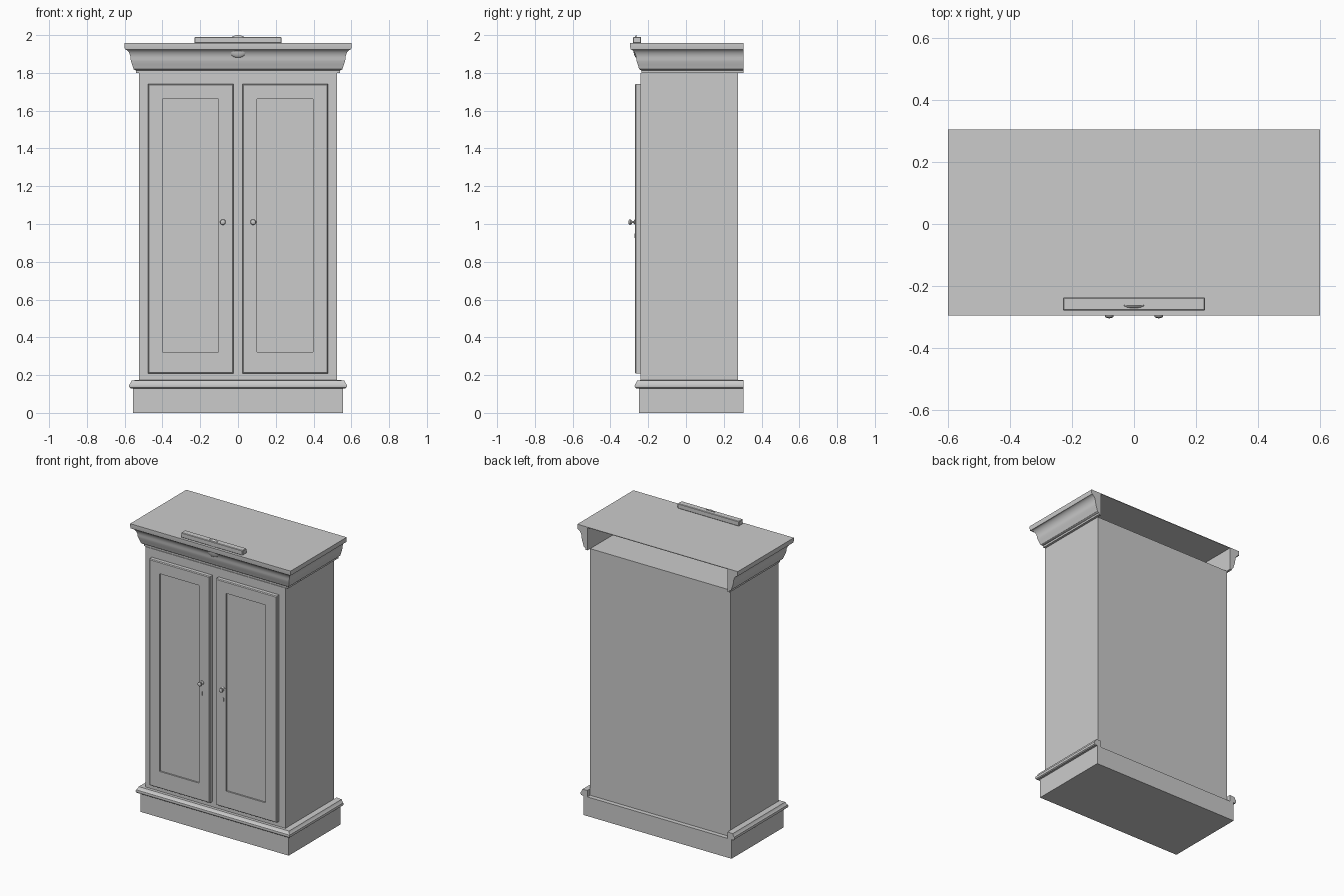
import bpy, bmesh, math
from mathutils import Matrix, Vector

if "Cube" in bpy.data.objects:
    bpy.data.objects.remove(bpy.data.objects["Cube"])

BX, BF, BB = 0.525, -0.22, 0.305   # carcass half width, carcass front, back of mouldings


def finish(name, bm, smooth=None):
    bmesh.ops.recalc_face_normals(bm, faces=bm.faces)
    me = bpy.data.meshes.new(name)
    bm.to_mesh(me)
    bm.free()
    ob = bpy.data.objects.new(name, me)
    bpy.context.collection.objects.link(ob)
    if smooth:
        bpy.ops.object.select_all(action='DESELECT')
        ob.select_set(True)
        bpy.context.view_layer.objects.active = ob
        bpy.ops.object.shade_smooth_by_angle(angle=math.radians(smooth))
    return ob


def box(name, x0, x1, y0, y1, z0, z1, bevel=0):
    bm = bmesh.new()
    m = Matrix.Translation(((x0 + x1) / 2, (y0 + y1) / 2, (z0 + z1) / 2)) @ \
        Matrix.Diagonal((x1 - x0, y1 - y0, z1 - z0, 1))
    bmesh.ops.create_cube(bm, size=1, matrix=m)
    ob = finish(name, bm)
    if bevel:
        mod = ob.modifiers.new("bevel", 'BEVEL')
        mod.width, mod.segments = bevel, 1
    return ob


def moulding(name, profile):
    """Mitred sweep of an (outset, z) profile round left side, front and right side."""
    bm = bmesh.new()
    rings = []
    for sx, front in ((-1, False), (-1, True), (1, True), (1, False)):
        rings.append([bm.verts.new((sx * (BX + o), BF - o if front else BB, z))
                      for o, z in profile])
    n = len(profile)
    for a, b in zip(rings, rings[1:]):
        for i in range(n):
            j = (i + 1) % n
            bm.faces.new((a[i], a[j], b[j], b[i]))
    bm.faces.new(rings[0])
    bm.faces.new(rings[-1])
    return finish(name, bm, 28)


def lathe(name, x, y, z, profile, n=20):
    """Turned part along -y from (radius, distance) points."""
    bm = bmesh.new()
    vs = [bm.verts.new((x + r, y - d, z)) for r, d in profile]
    es = [bm.edges.new(p) for p in zip(vs, vs[1:])]
    bmesh.ops.spin(bm, geom=vs + es, cent=(x, y, z), axis=(0, 1, 0),
                   angle=2 * math.pi, steps=n)
    bmesh.ops.remove_doubles(bm, verts=bm.verts, dist=1e-5)
    return finish(name, bm, 40)


def door(name, x0, x1, z0, z1):
    """Slab with chamfered rim and a sunken flat panel."""
    bm = bmesh.new()
    px0, px1, pz0, pz1 = x0 + 0.077, x1 - 0.08, z0 + 0.115, z1 - 0.08
    rects = [(x0, x1, z0, z1, -0.24), (x0, x1, z0, z1, -0.265),
             (x0 + .005, x1 - .005, z0 + .005, z1 - .005, -0.27),
             (px0, px1, pz0, pz1, -0.27), (px0, px1, pz0, pz1, -0.26)]
    rings = [[bm.verts.new(p) for p in ((a, y, c), (b, y, c), (b, y, d), (a, y, d))]
             for a, b, c, d, y in rects]
    for a, b in zip(rings, rings[1:]):
        for i in range(4):
            j = (i + 1) % 4
            bm.faces.new((a[i], a[j], b[j], b[i]))
    bm.faces.new(rings[0])
    bm.faces.new(rings[-1])
    return finish(name, bm)


# plinth and its moulding
box("plinth", -0.555, 0.555, -0.25, BB, 0, 0.13)
moulding("plinth_moulding", [(0, .13), (.044, .13), (.05, .135), (.052, .143), (.05, .152),
                             (.045, .156), (.038, .172), (0, .174)])

# carcass and front frame
box("carcass", -BX, BX, BF, 0.275, 0.13, 1.80)
box("face_frame", -BX, BX, -0.24, BF, 0.13, 1.80)

# cornice: fillet, ovolo, large cove, top fascia
cove = [(.078 - .034 * math.sin(t) ** 1.0 - .001, 1.925 - .055 * (1 - math.cos(t)))
        for t in [i * math.pi / 16 for i in range(1, 9)]]
moulding("cornice", [(0, 1.80), (.016, 1.80), (.016, 1.813), (.022, 1.815), (.028, 1.82),
                     (.031, 1.83), (.036, 1.845), (.041, 1.86)] + cove[::-1] +
         [(.074, 1.925), (.076, 1.94), (.076, 1.953), (0, 1.953)])
box("top_board", -0.601, 0.601, -0.296, BB, 1.953, 1.957)

# crest rail with round boss
box("crest_rail", -0.23, 0.23, -0.28, -0.237, 1.957, 1.99, 0.003)
lathe("crest_boss", 0, -0.262, 1.94,
      [(0, 0)] + [(.06 * math.cos(t), .018 * math.sin(t))
                  for t in [i * math.pi / 16 for i in range(9)]], 32)

# doors, knobs and keyhole plates
for side, s in (("left", -1), ("right", 1)):
    xs = sorted((s * 0.023, s * 0.477))
    door(side + "_door", xs[0], xs[1], 0.208, 1.742)
    lathe(side + "_knob", s * 0.08, -0.27, 1.01,
          [(0, 0), (.013, 0), (.013, .003), (.006, .007), (.006, .015), (.012, .019),
           (.015, .025), (.013, .031), (.007, .034), (0, .035)])
    box(side + "_keyhole_plate", s * 0.08 - .003, s * 0.08 + .003, -0.273, -0.258, 0.925, 0.95)
